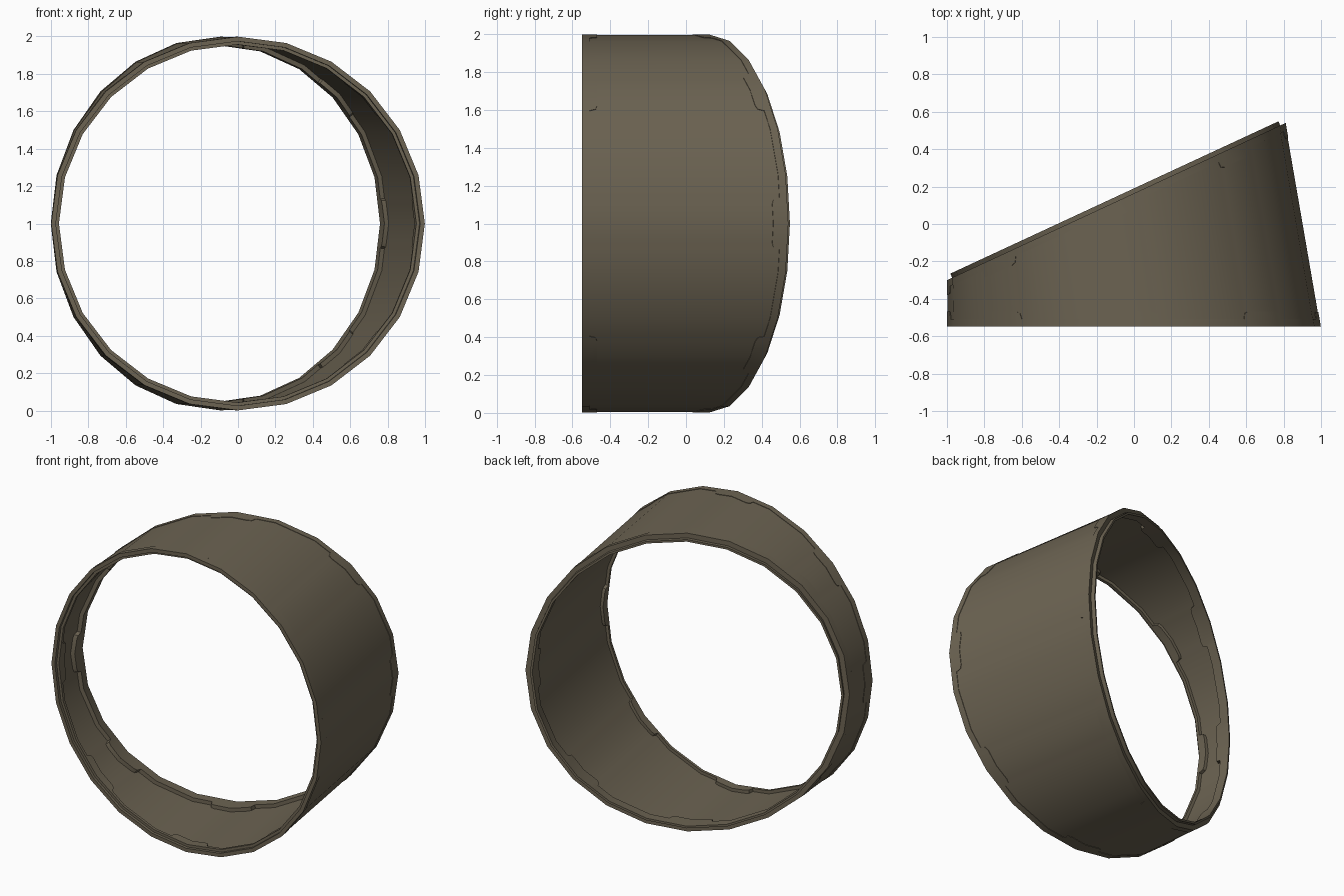
import bpy, bmesh, math
from mathutils import Vector

if "Cube" in bpy.data.objects:
    bpy.data.objects.remove(bpy.data.objects["Cube"])

TILT = math.radians(24.9)
FRONT = Vector((0, -0.548, 1))
BACK = Vector((-0.095, 0.12, 1))
N = Vector((-math.sin(TILT), math.cos(TILT), 0))   # back end normal
U = Vector((math.cos(TILT), math.sin(TILT), 0))    # back end sideways axis
Z = Vector((0, 0, 1))

mat = bpy.data.materials.new("olive brown metal")
mat.diffuse_color = (0.15, 0.126, 0.085, 1)
mat.use_nodes = True
mat.node_tree.nodes["Principled BSDF"].inputs["Base Color"].default_value = mat.diffuse_color

# Stations round the ring: 24-gon corners plus tab edges, (angle, flange width)
stations = []
for k in range(8):
    for off, w in ((-8, .04), (-7.4, .072), (-6, .08), (0, .08), (6, .08),
                   (7.4, .072), (8, .04), (15, .04), (30, .04)):
        stations.append((45 * k + off, w))


def point(a, r, t, out=0):
    """Point on the 24-sided wall; t >= 1 from the front, t <= 0 from the back."""
    r *= math.cos(math.radians(7.5)) / math.cos(math.radians(a % 15 - 7.5))
    c, s = r * math.cos(math.radians(a)), r * math.sin(math.radians(a))
    f = FRONT + Vector((c, 0, s))
    b = BACK + U * c + Z * s
    d = (b - f).normalized()
    return (f + d * (t - 1) if t >= 1 else b + d * t) + N * out


def section(a, w):
    """Wall profile: raised flanges with tabs, back lip, front socket."""
    F = 1  # front distances are stored as 1 + d
    prof = [(.999, F), (.999, F + w), (.996, F + w),
            (.996, -w), (.999, -w), (.999, 0),
            (.967, 0), (.967, 0, .024), (.953, 0, .024),
            (.953, -w), (.978, -w), (.978, F + w), (.957, F + w),
            (.957, F + .02), (.974, F + .02), (.974, F)]
    return [point(a, *p) for p in prof]


bm = bmesh.new()
rings = [[bm.verts.new(p) for p in section(a, w)] for a, w in stations]
for i, ring in enumerate(rings):
    nxt = rings[(i + 1) % len(rings)]
    n = len(ring)
    for j in range(n):
        bm.faces.new((ring[j], ring[(j + 1) % n], nxt[(j + 1) % n], nxt[j]))
bmesh.ops.recalc_face_normals(bm, faces=bm.faces)
me = bpy.data.meshes.new("angled_duct_ring")
bm.to_mesh(me)
bm.free()
me.materials.append(mat)
ob = bpy.data.objects.new("angled_duct_ring", me)
bpy.context.collection.objects.link(ob)

# Smooth wall, crisp flange edges
bpy.context.view_layer.objects.active = ob
ob.select_set(True)
bpy.ops.object.shade_smooth_by_angle(angle=math.radians(35))
